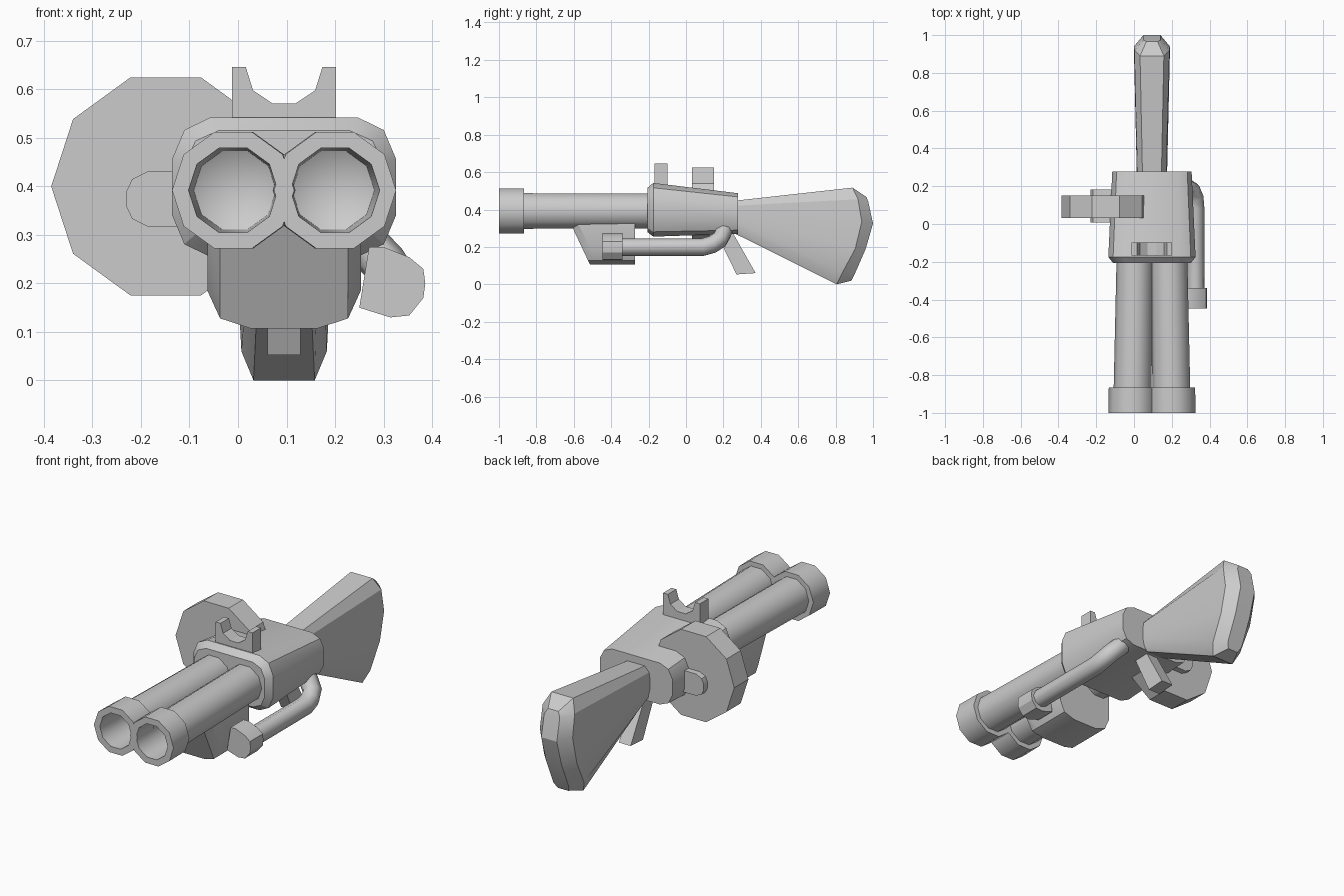
import bpy, bmesh
from math import sin, cos, pi, radians

if "Cube" in bpy.data.objects:
    bpy.data.objects.remove(bpy.data.objects["Cube"])

CX = 0.095  # centre line of the gun body


def finish(name, bm, angle=40):
    bmesh.ops.remove_doubles(bm, verts=bm.verts, dist=0.0005)
    bmesh.ops.recalc_face_normals(bm, faces=bm.faces)
    me = bpy.data.meshes.new(name)
    bm.to_mesh(me)
    bm.free()
    ob = bpy.data.objects.new(name, me)
    bpy.context.collection.objects.link(ob)
    bpy.ops.object.select_all(action='DESELECT')
    ob.select_set(True)
    bpy.context.view_layer.objects.active = ob
    bpy.ops.object.shade_smooth_by_angle(angle=radians(angle))
    return ob


def bridge(bm, a, b):
    n = len(a)
    for i in range(n):
        j = (i + 1) % n
        bm.faces.new((a[i], a[j], b[j], b[i]))


def loft(name, halves, angle=40):
    """Each half is a top-to-bottom list of (half_width, y, z), mirrored about CX."""
    bm = bmesh.new()
    rings = []
    for half in halves:
        pts = [(CX + w, y, z) for w, y, z in half]
        pts += [(CX - w, y, z) for w, y, z in reversed(half)]
        rings.append([bm.verts.new(p) for p in pts])
    for a, b in zip(rings, rings[1:]):
        bridge(bm, a, b)
    for r in (rings[0], rings[-1]):
        n = len(r)
        for i in range(n // 2 - 1):
            bm.faces.new((r[i], r[i + 1], r[n - 2 - i], r[n - 1 - i]))
    return finish(name, bm, angle)


def plate(name, profile, y0, y1, angle=30):
    """Extrude an x-z outline along y."""
    bm = bmesh.new()
    a = [bm.verts.new((x, y0, z)) for x, z in profile]
    b = [bm.verts.new((x, y1, z)) for x, z in profile]
    bridge(bm, a, b)
    bm.faces.new(a)
    bm.faces.new(b)
    return finish(name, bm, angle)


def lathe(name, profile, centre, z, sides=10):
    """Turn (radius, y) points about an axis along y; centre(y) gives its x."""
    bm = bmesh.new()
    rings = []
    for r, y in profile:
        rings.append([bm.verts.new((centre(y) + r * cos(2 * pi * i / sides), y,
                                    z + r * sin(2 * pi * i / sides))) for i in range(sides)])
    for a, b in zip(rings, rings[1:]):
        bridge(bm, a, b)
    return finish(name, bm)


# Twin barrels with muzzle collars and hollow bores, converging slightly to the rear
for side, label in ((-1, "left"), (1, "right")):
    lathe(label + "_barrel",
          [(0, -0.75), (0.085, -0.80), (0.092, -1.0), (0.126, -1.0), (0.126, -0.865),
           (0.1, -0.865), (0.097, -0.18), (0, -0.18)],
          lambda y, s=side: CX + s * (0.105 - 0.018 * (y + 1)), 0.392)


# Receiver: chamfered front, tapering to the back
def body_section(y, w, lo, hi):
    steps = ((0.66, 0), (0.89, 0.09), (1, 0.3), (1, 0.7), (0.89, 0.91), (0.66, 1))
    return [(w * f, y, hi + (lo - hi) * t) for f, t in steps]


loft("receiver", [body_section(-0.207, 0.205, 0.28, 0.515),
                  body_section(-0.175, 0.231, 0.255, 0.542),
                  body_section(0.278, 0.21, 0.27, 0.487)], 30)

# Shoulder stock: flares to a curved butt
loft("stock", [
    [(0.05, 0.26, 0.447), (0.075, 0.26, 0.42), (0.08, 0.26, 0.385),
     (0.08, 0.26, 0.34), (0.07, 0.26, 0.295), (0.05, 0.26, 0.272)],
    [(0.063, 0.89, 0.517), (0.093, 0.92, 0.455), (0.095, 0.94, 0.335),
     (0.095, 0.905, 0.19), (0.088, 0.835, 0.06), (0.063, 0.805, 0.0)],
    [(0.03, 0.965, 0.467), (0.045, 0.975, 0.44), (0.045, 1.0, 0.325),
     (0.045, 0.96, 0.187), (0.045, 0.9, 0.05), (0.03, 0.885, 0.02)]], 28)

# Fore grip under the barrels, with raked front
GRIP = ((0.158, 0.34), (0.158, 0.185), (0.132, 0.128), (0.068, 0.107))


def rake(z):
    return -0.605 + (0.3 - z) * 0.47


loft("fore_grip", [[(min(w, 0.132), rake(z), z) for w, z in GRIP],
                   [(w, rake(z) + 0.04, z) for w, z in GRIP],
                   [(w, -0.272, z) for w, z in GRIP]], 30)

# Notched rear sight
half = [(0.107, 0.5), (0.107, 0.646), (0.079, 0.646), (0.064, 0.598), (0.024, 0.571)]
plate("sight", [(CX - x, z) for x, z in half] + [(CX + x, z) for x, z in reversed(half)],
      -0.168, -0.098)

# Side drum and the hub bar that carries it
plate("drum", [(-0.149 + 0.236 * cos(pi * i / 5), 0.4 + 0.236 * sin(pi * i / 5))
               for i in range(10)], 0.032, 0.15)
hub = [(0.0, 0.431), (-0.186, 0.431), (-0.218, 0.415), (-0.23, 0.39)]
plate("drum_hub", hub + [(x, 0.748 - z) for x, z in reversed(hub)], 0.008, 0.182)

# Bolt handle pipe, bending up into the receiver
cu = bpy.data.curves.new("bolt_pipe_path", 'CURVE')
cu.dimensions = '3D'
cu.bevel_depth = 0.047
cu.bevel_resolution = 2
cu.use_fill_caps = True
sp = cu.splines.new('POLY')
path = [(0.325, -0.38, 0.199), (0.325, 0.09, 0.199), (0.321, 0.14, 0.213),
        (0.305, 0.18, 0.238), (0.27, 0.2, 0.275), (0.22, 0.21, 0.33)]
sp.points.add(len(path) - 1)
for p, co in zip(sp.points, path):
    p.co = (*co, 1)
pipe = bpy.data.objects.new("bolt_pipe", cu)
bpy.context.collection.objects.link(pipe)

# Bolt knob
plate("bolt_knob", [(0.25, 0.15), (0.314, 0.13), (0.353, 0.134), (0.382, 0.17),
                    (0.386, 0.2), (0.382, 0.23), (0.353, 0.254), (0.30, 0.275),
                    (0.27, 0.275)], -0.447, -0.34)

# Trigger lever slanting down and back
bm = bmesh.new()
rings = []
for y0, y1, z0, z1 in ((0.14, 0.225, 0.32, 0.32), (0.27, 0.372, 0.053, 0.06)):
    rings.append([bm.verts.new((CX + sx * 0.034, y, z))
                  for sx, y, z in ((-1, y0, z0), (1, y0, z0), (1, y1, z1), (-1, y1, z1))])
    bm.faces.new(rings[-1])
bridge(bm, *rings)
finish("trigger", bm)
